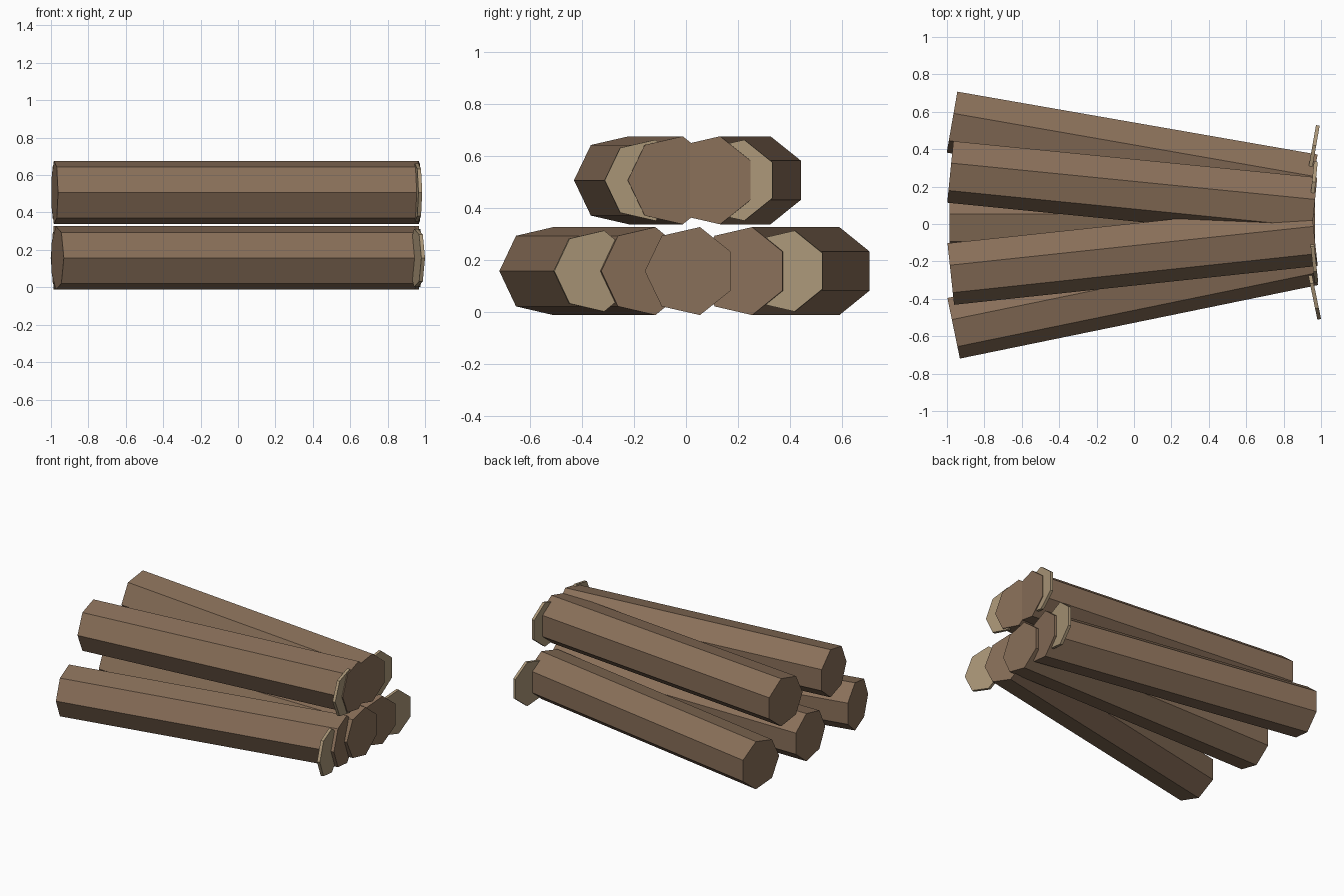
import bpy
from math import radians, pi
from mathutils import Matrix

cube = bpy.data.objects.get("Cube")
if cube:
    bpy.data.objects.remove(cube, do_unlink=True)

RADIUS = 0.174
LENGTH = 1.955
CENTRE_X = -0.0085
CAP_THICK = 0.02


def make_material(name, rgb):
    mat = bpy.data.materials.new(name)
    mat.use_nodes = True
    colour = (*rgb, 1.0)
    mat.diffuse_color = colour
    mat.node_tree.nodes["Principled BSDF"].inputs["Base Color"].default_value = colour
    return mat


bark = make_material("bark brown", (0.25, 0.16, 0.10))
cut_wood = make_material("cut wood tan", (0.41, 0.31, 0.19))


def seven_sided_bar(name, radius, length, location, angle, mat):
    """Flat-bottomed seven-sided bar lying along x, turned about z."""
    bpy.ops.mesh.primitive_cylinder_add(vertices=7, radius=radius, depth=length)
    obj = bpy.context.object
    obj.name = name
    # Lay the bar along x with one corner pointing straight up
    lay = Matrix.Rotation(pi / 2, 4, "Y")
    obj.data.transform(lay)
    top = max(obj.data.vertices, key=lambda v: v.co.z).co
    if top.z < radius * 0.99:
        obj.data.transform(Matrix.Rotation(pi, 4, "X"))
    obj.location = location
    obj.rotation_euler.z = radians(angle)
    obj.data.materials.append(mat)
    return obj


# Each log: name, sideways position, height, turn in degrees
logs = [
    ("lower_right", -0.3525, 0.157, 11.6),
    ("lower_middle", 0.015, 0.157, 0.0),
    ("lower_left", 0.385, 0.157, -9.9),
    ("upper_right", -0.155, 0.507, 6.1),
    ("upper_left", 0.19, 0.507, -5.7),
]

for name, y, z, angle in logs:
    seven_sided_bar(name + "_log", RADIUS, LENGTH, (CENTRE_X, y, z), angle, bark)
    # Thin cut-wood disc at the gathered end
    cap_x = CENTRE_X + LENGTH / 2 - CAP_THICK / 2 - 0.001
    seven_sided_bar(name + "_cut_disc", RADIUS * 0.92, CAP_THICK,
                    (cap_x, y, z), angle, cut_wood)
